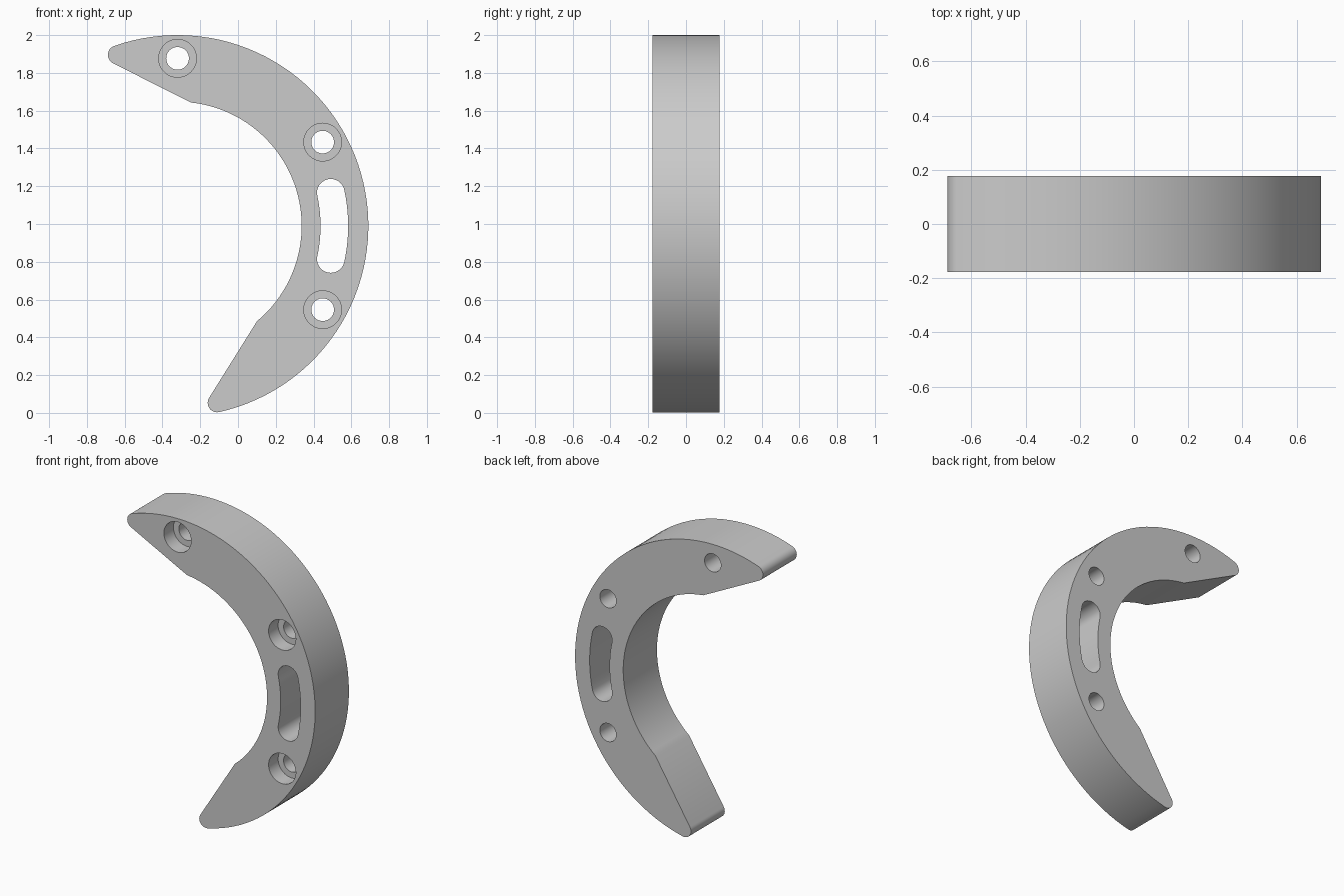
import bpy, bmesh
from math import acos, cos, sin, radians
from mathutils import Vector

cube = bpy.data.objects.get("Cube")
if cube:
    bpy.data.objects.remove(cube, do_unlink=True)

CENTER = Vector((-0.32, 0.99))   # shared centre of all arcs, in x and z
OUTER, INNER, TIP = 1.01, 0.657, 0.05
HALF = 0.177                     # half the thickness
BOLT_RING, SLOT_RING = 0.887, 0.83


def polar(center, radius, angle):
    return center + radius * Vector((cos(angle), sin(angle)))


def arc(center, radius, start, end, steps):
    return [polar(center, radius, start + (end - start) * i / steps)
            for i in range(steps + 1)]


def prism(name, outline, front, back):
    """Extrude an x-z outline along y."""
    bm = bmesh.new()
    face = bm.faces.new([bm.verts.new((p.x, front, p.y)) for p in outline])
    extruded = bmesh.ops.extrude_face_region(bm, geom=[face])["geom"]
    moved = [v for v in extruded if isinstance(v, bmesh.types.BMVert)]
    bmesh.ops.translate(bm, verts=moved, vec=(0, back - front, 0))
    bmesh.ops.recalc_face_normals(bm, faces=bm.faces)
    mesh = bpy.data.meshes.new(name)
    bm.to_mesh(mesh)
    bm.free()
    obj = bpy.data.objects.new(name, mesh)
    bpy.context.collection.objects.link(obj)
    return obj


def cut(body, outline, front, back):
    """Subtract a prism from the body and discard the cutter."""
    cutter = prism("cutter", outline, front, back)
    cutter.hide_render = True
    mod = body.modifiers.new("cut", "BOOLEAN")
    mod.operation, mod.solver, mod.object = "DIFFERENCE", "EXACT", cutter
    evaluated = body.evaluated_get(bpy.context.evaluated_depsgraph_get())
    mesh = bpy.data.meshes.new_from_object(evaluated)
    body.modifiers.clear()
    body.data = mesh
    bpy.data.objects.remove(cutter, do_unlink=True)


def tip_angle(tip, corner, side):
    """Angle on the rounded tip where the straight inner edge is tangent."""
    d = corner - tip
    return Vector((1, 0)).angle_signed(d) * -1 + side * acos(TIP / d.length)


# Crescent outline: outer arc, upper tip, inner arc, lower tip
low, high = radians(-77.4), radians(109.4)
inner_low, inner_high = radians(-50.2), radians(83.9)
tip_high = polar(CENTER, OUTER - TIP, high)
tip_low = polar(CENTER, OUTER - TIP, low)
turn = radians(360)
end_high = tip_angle(tip_high, polar(CENTER, INNER, inner_high), -1) % turn
start_low = tip_angle(tip_low, polar(CENTER, INNER, inner_low), 1) % turn
outline = (arc(CENTER, OUTER, low, high, 64)
           + arc(tip_high, TIP, high, end_high, 12)[1:]
           + arc(CENTER, INNER, inner_high, inner_low, 44)
           + arc(tip_low, TIP, start_low, low + turn, 12)[:-1])
body = prism("crescent_bracket", outline, -HALF, HALF)

# Counterbored bolt holes
for degrees in (-30, 30, 90):
    hole = polar(CENTER, BOLT_RING, radians(degrees))
    cut(body, arc(hole, 0.06, 0, turn, 40)[:-1], -1, 1)
    cut(body, arc(hole, 0.1, 0, turn, 48)[:-1], -1, -HALF + 0.1)

# Curved slot with round ends
half_width, sweep, half_turn = 0.073, radians(12.2), radians(180)
end_top = polar(CENTER, SLOT_RING, sweep)
end_bottom = polar(CENTER, SLOT_RING, -sweep)
slot = (arc(CENTER, SLOT_RING + half_width, -sweep, sweep, 12)
        + arc(end_top, half_width, sweep, sweep + half_turn, 16)[1:]
        + arc(CENTER, SLOT_RING - half_width, sweep, -sweep, 12)[1:]
        + arc(end_bottom, half_width, half_turn - sweep, turn - sweep, 16)[1:-1])
cut(body, slot, -1, 1)

# Single grey finish
grey = bpy.data.materials.new("plain_grey")
grey.use_nodes = True
color = (0.6, 0.6, 0.6, 1)
grey.diffuse_color = color
grey.node_tree.nodes["Principled BSDF"].inputs["Base Color"].default_value = color
body.data.materials.clear()
body.data.materials.append(grey)

bpy.ops.object.select_all(action="DESELECT")
body.select_set(True)
bpy.context.view_layer.objects.active = body
bpy.ops.object.shade_smooth_by_angle(angle=radians(20))
